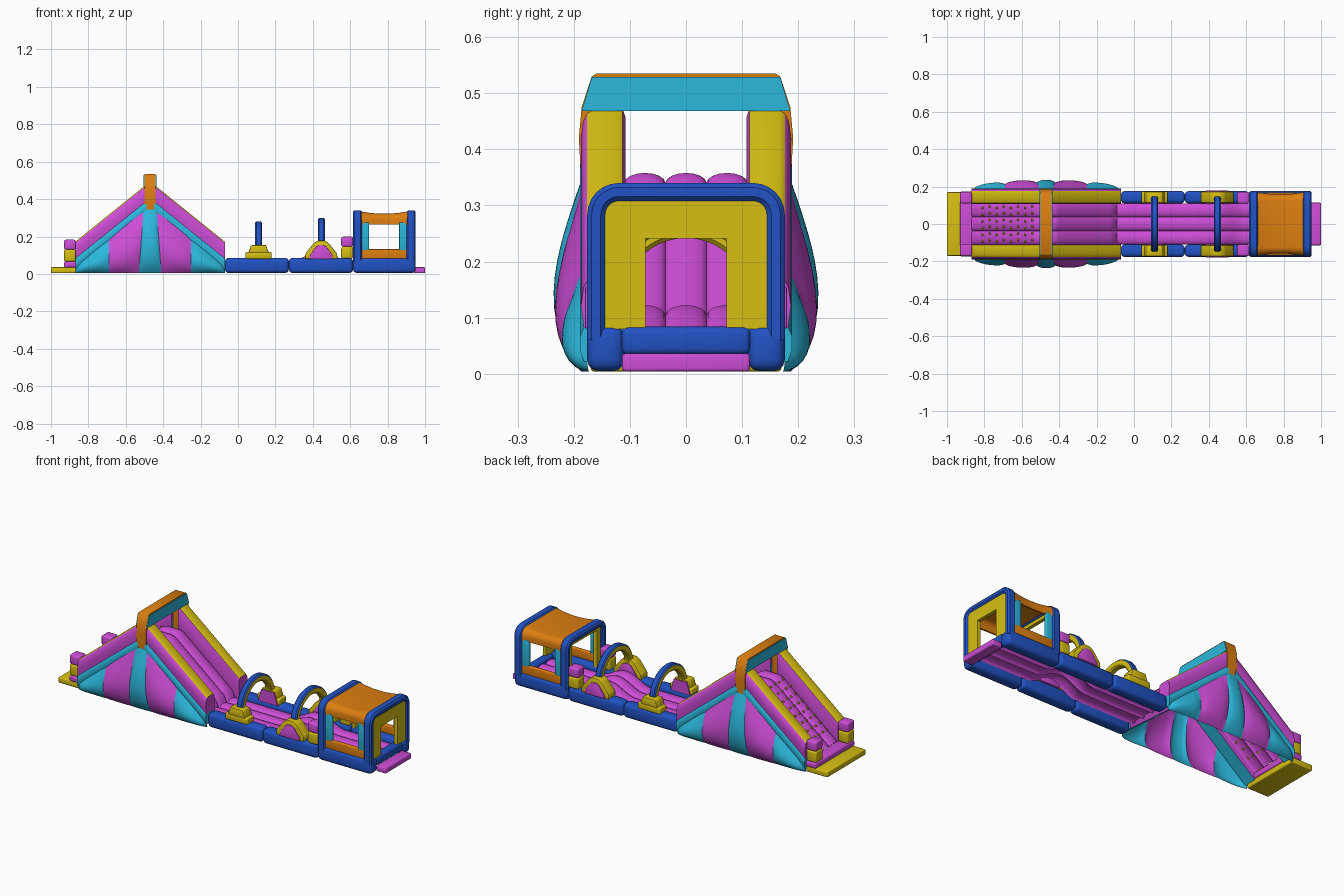
import bpy, bmesh, math
from mathutils import Matrix

if "Cube" in bpy.data.objects:
    bpy.data.objects.remove(bpy.data.objects["Cube"])

PINK, TEAL, YEL, BLUE, ORG = range(5)
MATS = []
for n, c in (("pink", (0.62, 0.075, 0.68)), ("teal", (0.025, 0.48, 0.72)), ("yellow", (0.68, 0.52, 0.006)),
             ("blue", (0.015, 0.085, 0.55)), ("orange", (0.72, 0.21, 0.005))):
    m = bpy.data.materials.new(n)
    m.diffuse_color = (*c, 1)
    m.use_nodes = True
    m.node_tree.nodes["Principled BSDF"].inputs["Base Color"].default_value = m.diffuse_color
    MATS.append(m)


def finish(name, bm, angle=40, recalc=True):
    if recalc:
        bmesh.ops.recalc_face_normals(bm, faces=bm.faces)
    me = bpy.data.meshes.new(name)
    bm.to_mesh(me)
    bm.free()
    for m in MATS:
        me.materials.append(m)
    me.polygons.foreach_set("use_smooth", [True] * len(me.polygons))
    me.set_sharp_from_angle(angle=math.radians(angle))
    ob = bpy.data.objects.new(name, me)
    bpy.context.collection.objects.link(ob)
    return ob


def rbox(name, x0, x1, y0, y1, z0, z1, mat, bev=0.01):
    bm = bmesh.new()
    bmesh.ops.create_cube(bm, size=1)
    for v in bm.verts:
        v.co = ((x0 + x1) / 2 + v.co.x * (x1 - x0), (y0 + y1) / 2 + v.co.y * (y1 - y0),
                (z0 + z1) / 2 + v.co.z * (z1 - z0))
    bmesh.ops.bevel(bm, geom=bm.edges[:], offset=bev, segments=3, profile=0.5, affect='EDGES', clamp_overlap=True)
    for f in bm.faces:
        f.material_index = mat
    return finish(name, bm)


def loft(name, rings, col, closed=True, cap=True, angle=40):
    # col(i, j) gives the colour of the face between ring i, i+1 and points j, j+1
    bm = bmesh.new()
    vs = [[bm.verts.new(p) for p in r] for r in rings]
    n = len(rings[0])
    for i in range(len(rings) - 1):
        for j in range(n if closed else n - 1):
            k = (j + 1) % n
            f = bm.faces.new((vs[i][j], vs[i + 1][j], vs[i + 1][k], vs[i][k]))
            f.material_index = col(i, j)
    if cap:
        for r in (vs[0], vs[-1]):
            bm.faces.new(r).material_index = col(0, 0)
    return finish(name, bm, angle)


def extrude(name, pts, axis, a, b, mat, bev=0.0):
    # outline in (x, z) pushed along y, or in (y, z) pushed along x
    put = (lambda p, t: (p[0], t, p[1])) if axis == 'y' else (lambda p, t: (t, p[0], p[1]))
    bm = bmesh.new()
    lo = [bm.verts.new(put(p, a)) for p in pts]
    hi = [bm.verts.new(put(p, b)) for p in pts]
    bm.faces.new(lo)
    bm.faces.new(hi)
    for i in range(len(pts)):
        k = (i + 1) % len(pts)
        bm.faces.new((lo[i], lo[k], hi[k], hi[i]))
    bmesh.ops.recalc_face_normals(bm, faces=bm.faces)
    if bev:
        bmesh.ops.bevel(bm, geom=bm.edges[:], offset=bev, segments=2, profile=0.5, affect='EDGES', clamp_overlap=True)
    bm.normal_update()
    for f in bm.faces:
        f.material_index = mat(f) if callable(mat) else mat
    return finish(name, bm)


def arch(name, x, path, sec, col):
    # section (dx, dn) swept along a path of (y, z, normal y, normal z)
    return loft(name, [[(x + dx, y + ny * dn, z + nz * dn) for dx, dn in sec] for y, z, ny, nz in path], col)


def octagon(w, h, c):
    return [(-w, -h + c), (-w, h - c), (-w + c, h), (w - c, h), (w, h - c), (w, -h + c), (w - c, -h), (-w + c, -h)]


def gate_path(hw, top, r, foot):
    p = [(-hw, foot, -1, 0)]
    for s in (-1, 1):
        for i in range(7):
            a = math.pi - i * math.pi / 12 if s < 0 else math.pi / 2 - i * math.pi / 12
            p.append((s * (hw - r) + r * math.cos(a), top - r + r * math.sin(a), math.cos(a), math.sin(a)))
    return p + [(hw, foot, 1, 0)]


SIDES = (("front", -1), ("back", 1))
CX, SLOPE = -0.47, 0.81

# ---- entrance mat, step and stacked posts
rbox("entrance_mat", -1, -0.865, -0.17, 0.17, 0.004, 0.036, YEL, 0.006)
rbox("entrance_step", -0.93, -0.86, -0.175, 0.175, 0.034, 0.068, PINK, 0.01)

# ---- padded lane surface: climb, slide, floor hump, cabin floor
def lane_z(x):
    if x < -0.09:
        return min(0.34, max(0.05, 0.34 - SLOPE * (abs(x - CX) - 0.05)))
    d = abs(x - 0.44) / 0.16
    return 0.05 + (0.055 * math.cos(d * math.pi / 2) ** 2 if d < 1 else 0)


def lobe(y):
    t = ((y + 0.11) / 0.22 * 3) % 1 * 2 - 1
    return 0.018 * math.sqrt(max(0, 1 - t * t))


lane_ys = [-0.11 + 0.22 * (k + (1 - math.cos(math.pi * i / 8)) / 2) / 3 for k in range(3) for i in range(8)] + [0.11]
lane_xs = [-0.87 + 0.02 * i for i in range(91)]
loft("lane_surface", [[(x, y, lane_z(x) + (0 if abs(y) > 0.1099 else lobe(y))) for y in lane_ys] for x in lane_xs],
     lambda i, j: PINK, closed=False, cap=False)

# ---- climbing holds
bm = bmesh.new()
for r in range(8):
    x = -0.81 + r * 0.038
    for k in range(6):
        y = -0.092 + k * 0.036 + (0.006 if r % 2 else -0.002)
        bmesh.ops.create_icosphere(bm, subdivisions=1, radius=0.0075,
                                   matrix=Matrix.Translation((x, y, lane_z(x) + lobe(y) + 0.002)))
for f in bm.faces:
    f.material_index = YEL
finish("climbing_holds", bm)

XB = (-0.87, -0.69, -0.53, -0.41, -0.25, -0.07)
XT = (-0.87, -0.69, -0.505, -0.435, -0.25, -0.07)
for side, s in SIDES:
    # sloping guard walls with yellow tops, teal band below
    up = [(0.108, -0.09), (0.108, -0.02), (0.113, -0.006), (0.124, 0), (0.166, 0), (0.176, -0.006),
          (0.183, -0.02), (0.187, -0.05), (0.182, -0.09)]
    low = [(0.11, -0.09), (0.182, -0.09), (0.189, -0.105), (0.189, -0.13), (0.182, -0.15), (0.11, -0.15)]
    for part, xa, xb in (("climb", -0.87, -0.49), ("slide", -0.07, -0.45)):
        for nm, sec, col in (("wall", up, lambda i, j: YEL if 2 <= j <= 4 else PINK),
                             ("band", low, lambda i, j: PINK if j == 5 else TEAL)):
            rings = [[(x, s * y, z + d) for y, d in sec] for x, z in ((xa, 0.172), (xb, 0.478))]
            loft(f"{side}_{part}_{nm}", rings, col, cap=True)

    # puffed fan panels in alternating colours
    rings = []
    for k in range(5):
        for i in range(8 if k < 4 else 9):
            t, ring = i / 8, []
            xb, xt = XB[k] + t * (XB[k + 1] - XB[k]), XT[k] + t * (XT[k + 1] - XT[k])
            zt = 0.345 - SLOPE * max(0, abs(xt - CX) - 0.03)
            for q in range(13):
                v = q / 12
                x = xb + v * (xt - xb)
                env = math.sqrt(max(0, 1 - (abs(x - CX) / 0.401) ** 2))
                prof = math.sin(math.pi * v ** 0.75)
                puff = 0.014 * math.sqrt(math.sin(math.pi * t)) * (0.2 + 0.8 * prof) if 0 < t < 1 else 0
                ring.append((x, s * (0.172 + (0.012 + 0.038 * prof) * env + puff), 0.004 + v * (zt - 0.004)))
            rings.append(ring)
    loft(f"{side}_fan_panels", rings, lambda i, j: PINK if (i // 8) % 2 else TEAL, closed=False, cap=False, angle=30)

    # stacked posts at the entrance and before the cabin
    a, b = sorted((s * 0.11, s * 0.172))
    for nm, x, z in (("entrance", -0.93, 0.066), ("cabin", 0.552, 0.082)):
        rbox(f"{side}_{nm}_post_base", x, x + 0.063, a, b, z, z + 0.064, YEL, 0.01)
        rbox(f"{side}_{nm}_post_cap", x, x + 0.063, a, b, z + 0.063, z + 0.117, PINK, 0.01)

    # blue side tubes
    a, b = sorted((s * 0.11, s * 0.176))
    for i, (xa, xb) in enumerate(((-0.07, 0.272), (0.272, 0.615), (0.615, 0.95))):
        rbox(f"{side}_base_tube_{i + 1}", xa, xb, a, b, 0.005, 0.086, BLUE, 0.02)

    # stepped yellow saddle
    a, b = sorted((s * 0.112, s * 0.174))
    rbox(f"{side}_saddle_step", 0.04, 0.18, a, b, 0.08, 0.117, YEL, 0.008)
    extrude(f"{side}_saddle_top", [(0.055, 0.112), (0.07, 0.155), (0.15, 0.155), (0.165, 0.112)], 'y', a, b, YEL, 0.006)
    extrude(f"{side}_saddle_inner_pad", [(0.05, 0.08), (0.07, 0.148), (0.15, 0.148), (0.17, 0.08)], 'y',
            s * 0.106, s * 0.114, PINK)
    # peaked saddle with pink core
    extrude(f"{side}_peak_saddle", [(0.358, 0.08), (0.36, 0.108), (0.405, 0.165), (0.425, 0.178), (0.465, 0.178),
                                    (0.485, 0.165), (0.53, 0.108), (0.532, 0.08)], 'y', a, b, YEL, 0.006)
    extrude(f"{side}_peak_core", [(0.383, 0.08), (0.385, 0.1), (0.418, 0.146), (0.435, 0.155), (0.455, 0.155),
                                  (0.472, 0.146), (0.505, 0.1), (0.507, 0.08)], 'y', s * 0.106, s * 0.18, PINK, 0.004)

    # cabin side: lower panel and window posts
    a, b = sorted((s * 0.148, s * 0.168))
    rbox(f"{side}_cabin_lower_panel", 0.65, 0.912, a, b, 0.08, 0.132, ORG, 0.005)
    for i, xa in enumerate((0.655, 0.862)):
        rbox(f"{side}_window_post_{i + 1}", xa, xa + 0.046, a, b, 0.125, 0.275, TEAL, 0.005)

# ---- top gate over the slide, teal faces on its crossbar
half = [(0.12, 0.33), (0.186, 0.33), (0.191, 0.42), (0.186, 0.475), (0.168, 0.53), (0.16, 0.535)]
gate = half + [(-y, z) for y, z in reversed(half)] + [(-0.12, 0.468), (0.12, 0.468)]
extrude("top_gate", gate, 'x', -0.5, -0.44, ORG)
for nm, x in (("slide", -0.44), ("climb", -0.505)):
    extrude(f"{nm}_crossbar_face", [(-0.186, 0.468), (-0.168, 0.529), (0.168, 0.529), (0.186, 0.468)],
            'x', x, x + 0.005, TEAL)

# ---- arches over the lane: blue outside, yellow sides
semi = [(0.131 * math.cos(a), 0.131 * math.sin(a), math.cos(a), math.sin(a))
        for a in (math.pi * (1 - i / 28) for i in range(29))]
for nm, x, base in (("first", 0.11, 0.13), ("second", 0.446, 0.15)):
    path = [(y, z + base, ny, nz) for y, z, ny, nz in semi]
    arch(f"{nm}_arch", x, path, octagon(0.019, 0.019, 0.007), lambda i, j: BLUE if j in (1, 2, 3) else YEL)

# ---- cabin: frames, roof, end walls
for nm, x in (("inner", 0.639), ("outer", 0.926)):
    arch(f"{nm}_cabin_frame", x, gate_path(0.16, 0.324, 0.04, 0.06), octagon(0.024, 0.016, 0.008), lambda i, j: BLUE)
roof = [(-0.125, 0.006), (-0.08, -0.001), (-0.04, -0.005), (0, -0.006), (0.04, -0.005), (0.08, -0.001),
        (0.125, 0.006), (0.125, -0.014), (-0.125, -0.014)]
arch("cabin_roof", 0.782, gate_path(0.164, 0.328, 0.04, 0.264), roof, lambda i, j: ORG)
for nm, x, w, h in (("outer", 0.922, 0.072, 0.241), ("inner", 0.632, 0.11, 0.29)):
    half = [(w, h), (w, 0.08), (0.155, 0.08), (0.155, 0.315)]
    extrude(f"{nm}_cabin_wall", half + [(-y, z) for y, z in reversed(half)], 'x', x, x + 0.02, YEL)

# ---- exit sill and step
rbox("exit_sill", 0.9, 0.948, -0.115, 0.115, 0.034, 0.084, BLUE, 0.012)
rbox("exit_step", 0.94, 1.0, -0.114, 0.114, 0.004, 0.036, PINK, 0.006)
